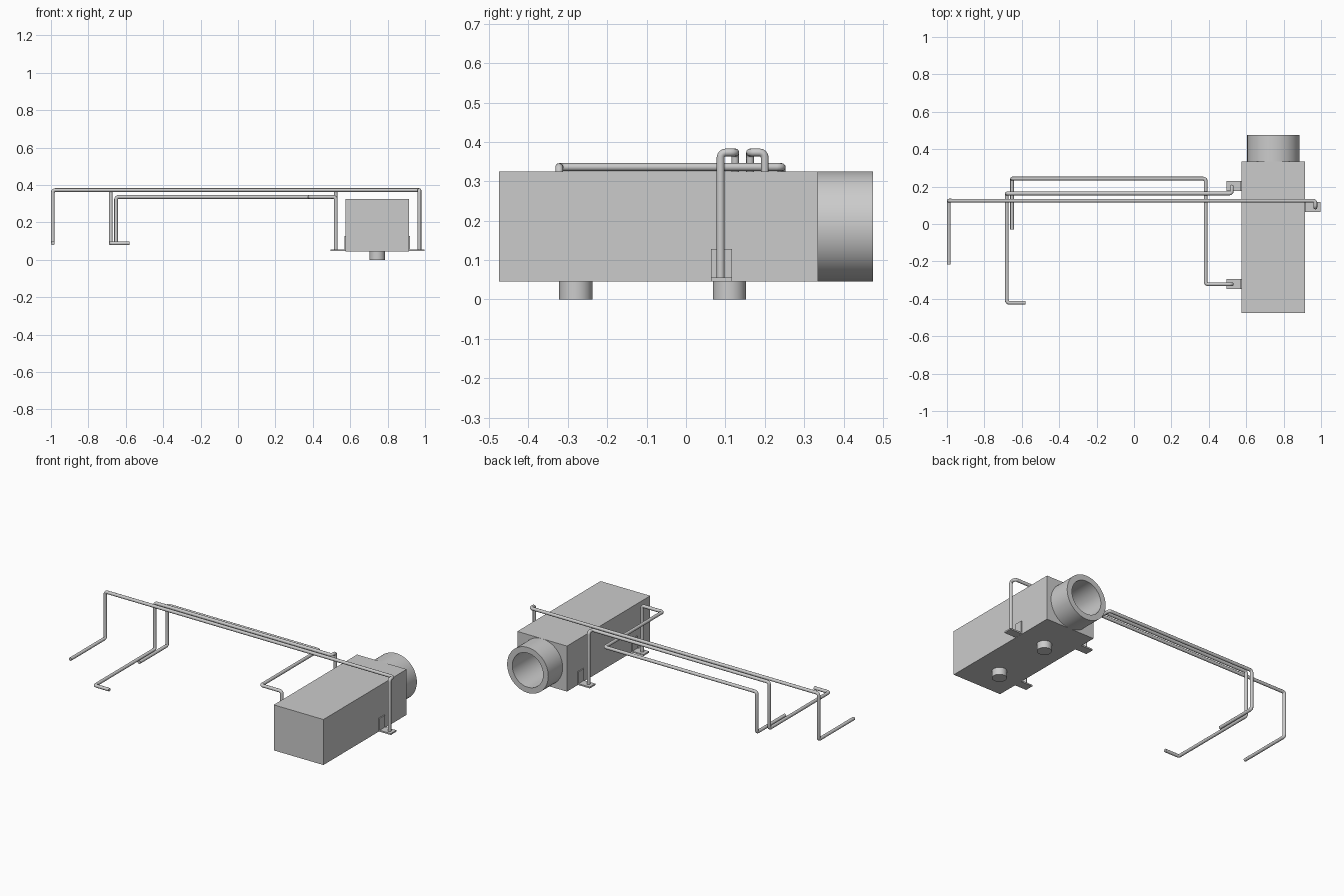
import bpy, bmesh, math
from mathutils import Vector, Matrix

if "Cube" in bpy.data.objects:
    bpy.data.objects.remove(bpy.data.objects["Cube"], do_unlink=True)

GREY = (0.6, 0.6, 0.6, 1)
metal = bpy.data.materials.new("grey_metal")
metal.use_nodes = True
metal.diffuse_color = GREY
metal.node_tree.nodes["Principled BSDF"].inputs["Base Color"].default_value = GREY


def add_mesh(name, bm):
    bmesh.ops.recalc_face_normals(bm, faces=bm.faces)
    mesh = bpy.data.meshes.new(name)
    bm.to_mesh(mesh)
    bm.free()
    mesh.materials.append(metal)
    ob = bpy.data.objects.new(name, mesh)
    bpy.context.collection.objects.link(ob)
    return ob


def smooth(ob):
    bpy.ops.object.select_all(action="DESELECT")
    ob.select_set(True)
    bpy.context.view_layer.objects.active = ob
    bpy.ops.object.shade_smooth_by_angle(angle=math.radians(35))


def add_box(bm, lo, hi):
    lo, hi = Vector(lo), Vector(hi)
    place = Matrix.Translation((lo + hi) / 2) @ Matrix.Diagonal(hi - lo).to_4x4()
    bmesh.ops.create_cube(bm, size=1, matrix=place)


def cylinder(name, radius, depth, centre, tilt=0):
    bm = bmesh.new()
    place = Matrix.Translation(centre) @ Matrix.Rotation(tilt, 4, "X")
    bmesh.ops.create_cone(bm, cap_ends=True, segments=64, radius1=radius,
                          radius2=radius, depth=depth, matrix=place)
    return add_mesh(name, bm)


def rod(name, corners, radius=0.01, bend=0.013, steps=4):
    # Round each corner of the path, then sweep a circle along it
    pts = [Vector(c) for c in corners]
    path = [pts[0]]
    for a, b, c in zip(pts, pts[1:], pts[2:]):
        start = b + (a - b).normalized() * bend
        end = b + (c - b).normalized() * bend
        hub = start + end - b
        for i in range(steps + 1):
            t = i / steps * math.pi / 2
            path.append(hub + (start - hub) * math.cos(t) + (end - hub) * math.sin(t))
    path.append(pts[-1])
    curve = bpy.data.curves.new(name, "CURVE")
    curve.dimensions = "3D"
    curve.bevel_depth = radius
    curve.bevel_resolution = 4
    curve.use_fill_caps = True
    spline = curve.splines.new("POLY")
    spline.points.add(len(path) - 1)
    for point, co in zip(spline.points, path):
        point.co = (*co, 1)
    curve.materials.append(metal)
    ob = bpy.data.objects.new(name, curve)
    bpy.context.collection.objects.link(ob)
    bpy.ops.object.select_all(action="DESELECT")
    ob.select_set(True)
    bpy.context.view_layer.objects.active = ob
    bpy.ops.object.convert(target="MESH")
    smooth(bpy.context.object)


# Main housing and rear tube, bored out from the back
CX, CZ = 0.745, 0.185
bm = bmesh.new()
add_box(bm, (0.576, -0.475, 0.045), (0.914, 0.335, 0.325))
housing = add_mesh("housing", bm)
tube = cylinder("rear_tube", 0.14, 0.14, (CX, 0.405, CZ), math.pi / 2)
bore = cylinder("bore_cutter", 0.105, 0.6, (CX, 0.24, CZ), math.pi / 2)
for ob in (housing, tube):
    cut = ob.modifiers.new("bore", "BOOLEAN")
    cut.operation = "DIFFERENCE"
    cut.solver = "EXACT"
    cut.object = bore
    bpy.context.view_layer.objects.active = ob
    bpy.ops.object.modifier_apply(modifier=cut.name)
    smooth(ob)
bpy.data.objects.remove(bore, do_unlink=True)

# Feet under the housing
for name, y in (("front_foot", -0.28), ("rear_foot", 0.11)):
    smooth(cylinder(name, 0.042, 0.045, (CX, y, 0.0225)))

# Angle brackets holding the rods: a floor plate and an upright plate
for name, wall, side, y in (("left_bracket", 0.914, 1, 0.09),
                            ("right_rear_bracket", 0.576, -1, 0.203),
                            ("right_front_bracket", 0.576, -1, -0.32)):
    bm = bmesh.new()
    for reach, top in ((0.082, 0.055), (0.006, 0.128)):
        xs = sorted((wall, wall + side * reach))
        add_box(bm, (xs[0], y - 0.027, 0.046), (xs[1], y + 0.027, top))
    add_mesh(name, bm)

# Bent rods reaching over to the right
HIGH, MID, LOW, BASE = 0.373, 0.336, 0.088, 0.05
rod("long_rod", [(0.97, 0.088, BASE), (0.97, 0.088, HIGH), (0.97, 0.125, HIGH),
                 (-0.99, 0.125, HIGH), (-0.99, 0.125, LOW), (-0.99, -0.217, LOW)])
rod("hooked_rod", [(0.523, 0.2, BASE), (0.523, 0.2, HIGH), (0.523, 0.163, HIGH),
                   (-0.68, 0.163, HIGH), (-0.68, 0.163, LOW),
                   (-0.68, -0.421, LOW), (-0.58, -0.421, LOW)])
rod("low_rod", [(0.523, -0.322, BASE), (0.523, -0.322, MID), (0.383, -0.322, MID),
                (0.383, 0.243, MID), (-0.652, 0.243, MID), (-0.652, 0.243, LOW),
                (-0.652, -0.03, LOW)])
